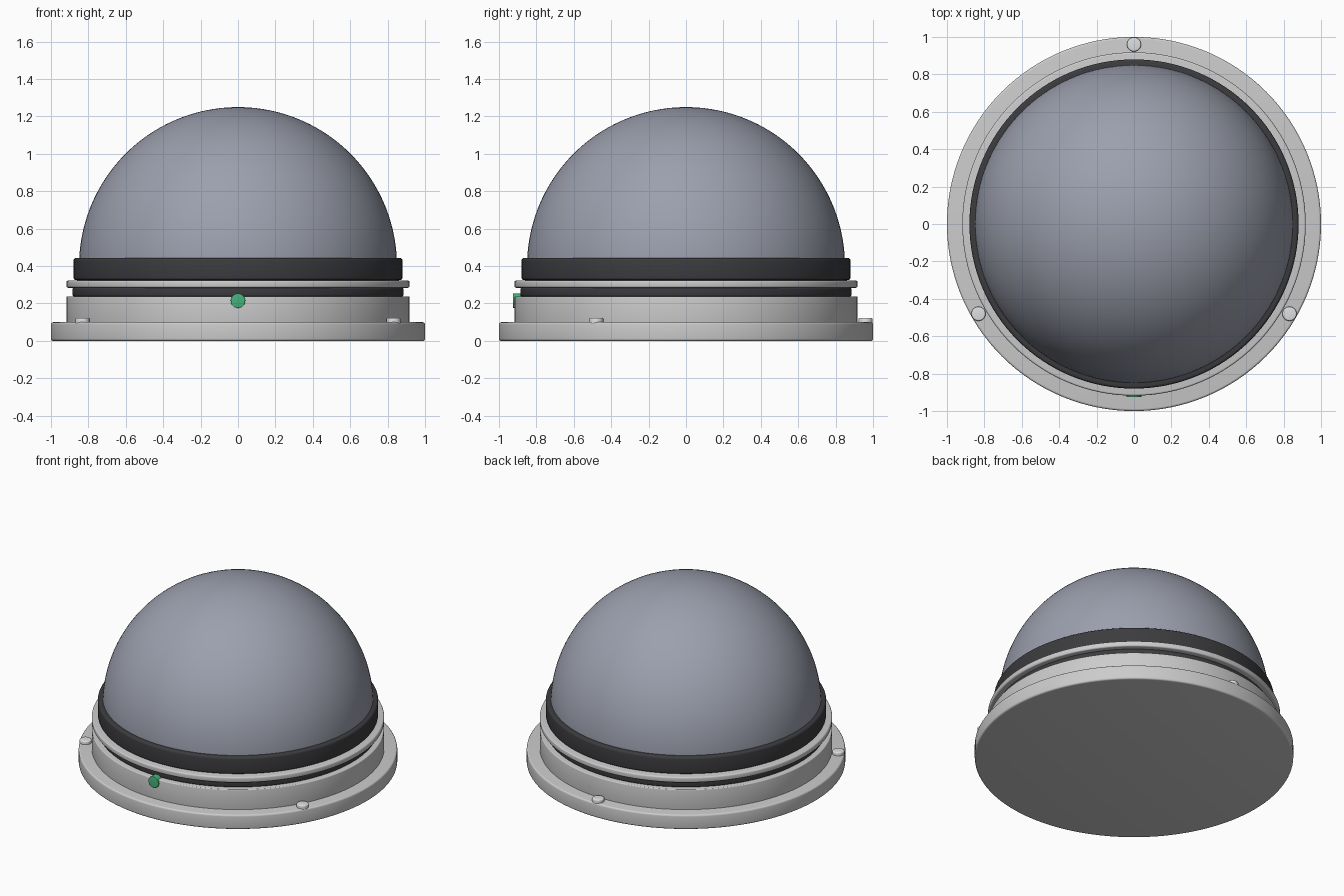
import bpy, bmesh, math
from mathutils import Matrix

if "Cube" in bpy.data.objects:
    bpy.data.objects.remove(bpy.data.objects["Cube"])

SEG = 128


def material(name, color):
    m = bpy.data.materials.new(name)
    m.diffuse_color = (*color, 1)
    m.use_nodes = True
    m.node_tree.nodes["Principled BSDF"].inputs["Base Color"].default_value = m.diffuse_color
    return m


BLACK = material("black_rubber", (0.045, 0.045, 0.05))
GLASS = material("tinted_dome", (0.33, 0.35, 0.42))
GREEN = material("green_light", (0.06, 0.45, 0.2))
GREY = material("light_grey", (0.62, 0.62, 0.62))
STEEL = material("screw_steel", (0.72, 0.74, 0.76))


def lathe(name, profile, mat, seg=SEG, matrix=Matrix()):
    """Spin an (r, z) profile around z; points with r = 0 become poles."""
    bm = bmesh.new()
    rings = []
    for r, z in profile:
        if r == 0:
            rings.append([bm.verts.new((0, 0, z))] * seg)
        else:
            rings.append([bm.verts.new((r * math.cos(2 * math.pi * i / seg),
                                        r * math.sin(2 * math.pi * i / seg), z))
                          for i in range(seg)])
    for a, b in zip(rings, rings[1:]):
        for i in range(seg):
            j = (i + 1) % seg
            bm.faces.new(list(dict.fromkeys((a[i], a[j], b[j], b[i]))))
    bmesh.ops.recalc_face_normals(bm, faces=bm.faces)
    mesh = bpy.data.meshes.new(name)
    bm.to_mesh(mesh)
    bm.free()
    mesh.materials.append(mat)
    ob = bpy.data.objects.new(name, mesh)
    bpy.context.collection.objects.link(ob)
    ob.matrix_world = matrix
    bpy.ops.object.select_all(action='DESELECT')
    ob.select_set(True)
    bpy.context.view_layer.objects.active = ob
    bpy.ops.object.shade_smooth_by_angle(angle=math.radians(35))
    return ob


def disc(name, r, z0, z1, round_, mat, **kw):
    """Solid disc whose outer rims are rounded."""
    pts = [(0, z0)]
    for cz, start in ((z0 + round_, -90), (z1 - round_, 0)):
        for k in range(5):
            a = math.radians(start + 22.5 * k)
            pts.append((r - round_ + round_ * math.cos(a), cz + round_ * math.sin(a)))
    return lathe(name, pts + [(0, z1)], mat, **kw)


# Stacked housing
disc("base_flange", 1.0, 0.0, 0.10, 0.012, GREY)
disc("housing_body", 0.918, 0.09, 0.238, 0.006, GREY)
disc("lower_gasket", 0.885, 0.236, 0.286, 0.012, BLACK)
disc("clamp_ring", 0.918, 0.284, 0.323, 0.010, GREY)
disc("neck", 0.86, 0.32, 0.335, 0.002, BLACK)
disc("dome_collar", 0.88, 0.325, 0.443, 0.014, BLACK)

# Dome, a hemisphere centred at z = 0.40
dome = [(0.85 * math.cos(math.pi / 2 * k / 40), 0.40 + 0.85 * math.sin(math.pi / 2 * k / 40))
        for k in range(40)]
lathe("dome", dome + [(0, 1.25)], GLASS)

# Three flange screws
for n, deg in enumerate((90, 210, 330)):
    a = math.radians(deg)
    place = Matrix.Translation((0.96 * math.cos(a), 0.96 * math.sin(a), 0))
    disc(f"flange_screw_{n + 1}", 0.038, 0.08, 0.123, 0.008, STEEL, seg=32, matrix=place)

# Indicator light on the front of the housing
place = Matrix.Translation((0, -0.88, 0.215)) @ Matrix.Rotation(math.pi / 2, 4, 'X')
disc("indicator_light", 0.039, 0.0, 0.046, 0.003, GREEN, seg=32, matrix=place)
